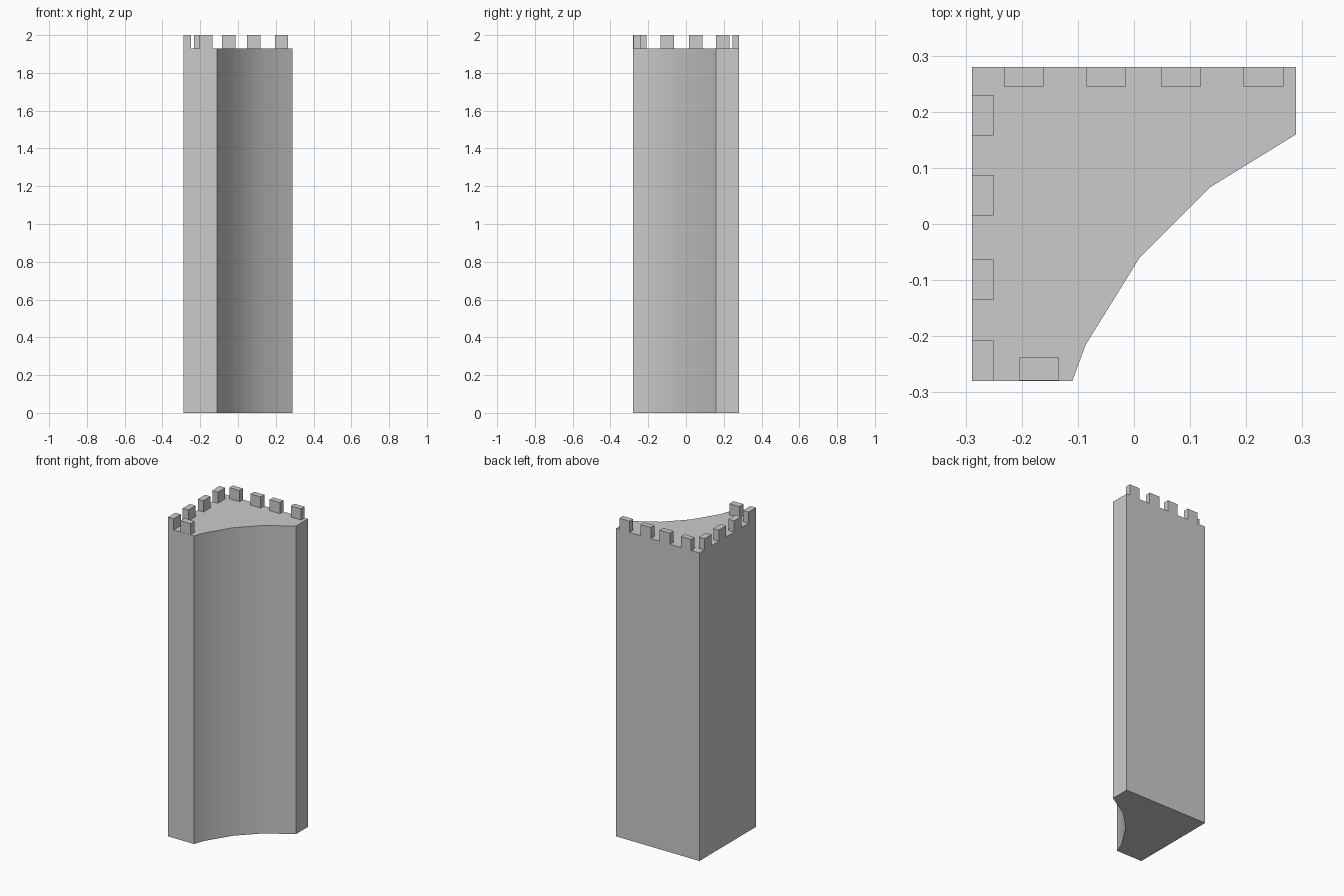
import bpy, bmesh
from math import radians

if "Cube" in bpy.data.objects:
    bpy.data.objects.remove(bpy.data.objects["Cube"])

BODY_TOP, TOP = 1.93, 2.0


def prism(name, outline, z0, z1):
    """Extrude a counter-clockwise XY outline from z0 to z1."""
    bm = bmesh.new()
    base = bm.faces.new([bm.verts.new((x, y, z0)) for x, y in outline])
    ext = bmesh.ops.extrude_face_region(bm, geom=[base], use_keep_orig=True)
    verts = [g for g in ext["geom"] if isinstance(g, bmesh.types.BMVert)]
    bmesh.ops.translate(bm, verts=verts, vec=(0, 0, z1 - z0))
    bmesh.ops.recalc_face_normals(bm, faces=bm.faces)
    mesh = bpy.data.meshes.new(name)
    bm.to_mesh(mesh)
    bm.free()
    obj = bpy.data.objects.new(name, mesh)
    bpy.context.collection.objects.link(obj)
    return obj


def merlon(name, x0, x1, y0, y1):
    return prism(name, [(x0, y0), (x1, y0), (x1, y1), (x0, y1)], BODY_TOP, TOP)


# Tower body: square corner with a concave curved inner face
curve = [(-0.11, -0.28), (-0.086, -0.215), (0.01, -0.06), (0.135, 0.065), (0.289, 0.16)]
tower = prism("tower_body", [(-0.289, -0.28)] + curve + [(0.289, 0.28), (-0.289, 0.28)],
              0, BODY_TOP)
bpy.context.view_layer.objects.active = tower
tower.select_set(True)
bpy.ops.object.shade_smooth_by_angle(angle=radians(30))

# Battlements along the back wall
for i, x in enumerate((-0.232, -0.085, 0.048, 0.195)):
    merlon(f"back_merlon_{i + 1}", x, x + 0.071, 0.245, 0.28)

# Battlements along the left wall
for i, y in enumerate((-0.28, -0.135, 0.015, 0.158)):
    merlon(f"left_merlon_{i + 1}", -0.289, -0.25, y, y + 0.072)

# Single battlement on the short front wall
merlon("front_merlon", -0.204, -0.134, -0.279, -0.238)
